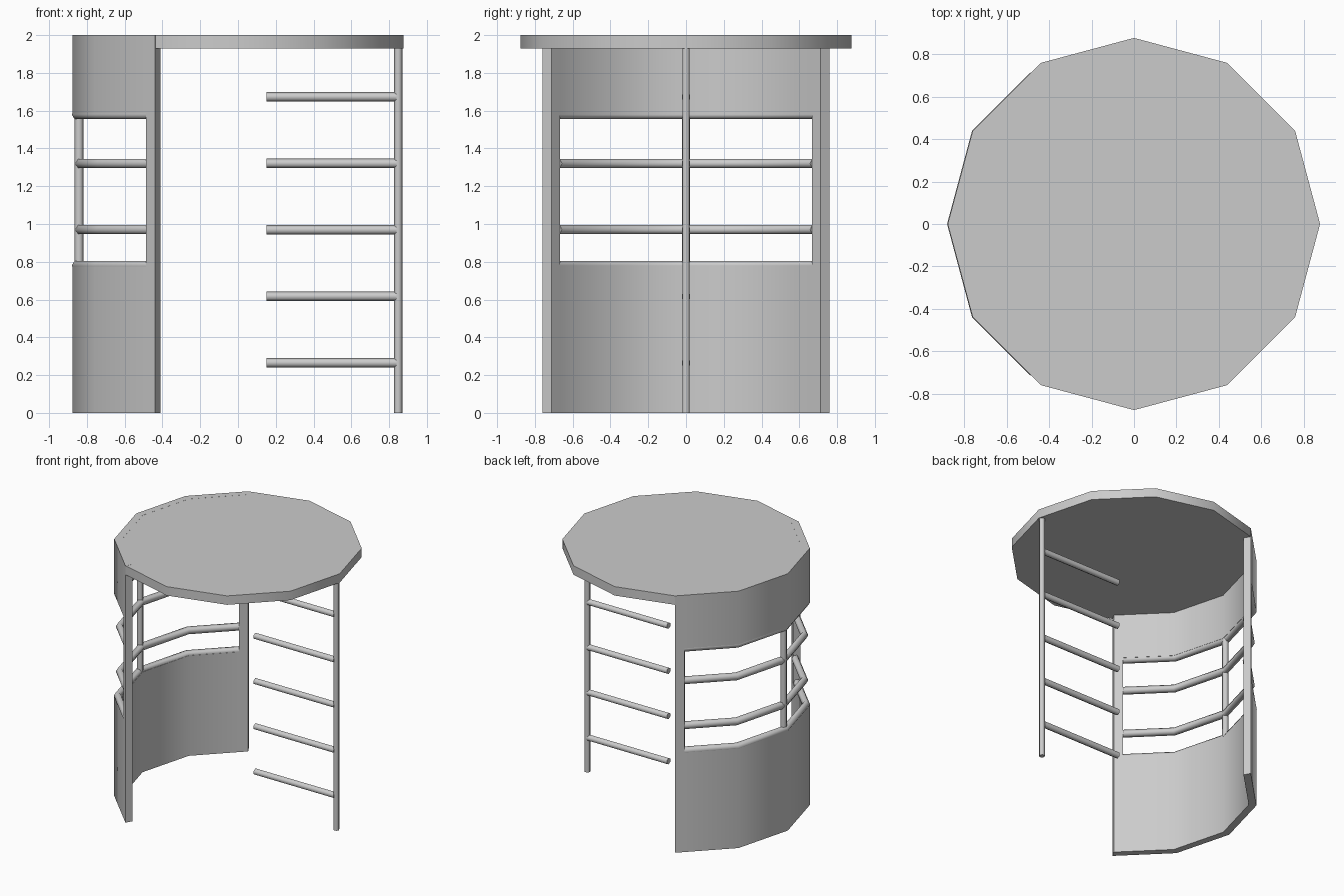
import bpy, bmesh, math
from mathutils import Matrix, Vector

if "Cube" in bpy.data.objects:
    bpy.data.objects.remove(bpy.data.objects["Cube"])

R_OUT, R_IN, TOP, ROOF_Z = 0.877, 0.822, 2.0, 1.93
SILL, HEAD = 0.78, 1.58

grey = bpy.data.materials.new("light_grey")
grey.use_nodes = True
grey.diffuse_color = (0.6, 0.6, 0.6, 1)
grey.node_tree.nodes["Principled BSDF"].inputs["Base Color"].default_value = (0.6, 0.6, 0.6, 1)


def finish(name, bm, angle):
    bmesh.ops.recalc_face_normals(bm, faces=bm.faces)
    mesh = bpy.data.meshes.new(name)
    bm.to_mesh(mesh)
    bm.free()
    mesh.materials.append(grey)
    obj = bpy.data.objects.new(name, mesh)
    bpy.context.collection.objects.link(obj)
    bpy.ops.object.select_all(action="DESELECT")
    obj.select_set(True)
    bpy.context.view_layer.objects.active = obj
    bpy.ops.object.shade_smooth_by_angle(angle=math.radians(angle))
    return obj


def rod(name, start, end, radius, sides=6, angle=65):
    """Straight prism from start to end, with a corner facing x (or z when lying along x)."""
    a, b = Vector(start), Vector(end)
    turn = Matrix.Rotation(math.pi / 2, 4, "Z")
    if abs(b.x - a.x) > abs(b.z - a.z):
        turn = Matrix.Rotation(math.pi / 2, 4, "Y") @ turn
    bm = bmesh.new()
    bmesh.ops.create_cone(bm, cap_ends=True, segments=sides, radius1=radius, radius2=radius,
                          depth=(b - a).length, matrix=Matrix.Translation((a + b) / 2) @ turn)
    return finish(name, bm, angle)


# Plan of the curved wall: unit corners, plus a jamb point near each end
corners = [Vector((math.cos(math.radians(d)), math.sin(math.radians(d)))) for d in range(120, 241, 30)]
jamb_a = corners[0].lerp(corners[1], 0.15)
jamb_b = corners[-1].lerp(corners[-2], 0.15)
plan = [corners[0], jamb_a] + corners[1:-1] + [jamb_b, corners[-1]]

# Curved wall with the wide window opening
bm = bmesh.new()
levels = [0, SILL, HEAD, TOP]
grid = [[bm.verts.new((p.x * R_OUT, p.y * R_OUT, z)) for z in levels] for p in plan]
last = len(plan) - 2
for i in range(last + 1):
    for j in range(3):
        if j == 1 and 0 < i < last:
            continue
        bm.faces.new((grid[i][j], grid[i + 1][j], grid[i + 1][j + 1], grid[i][j + 1]))
inner = bmesh.ops.extrude_face_region(bm, geom=bm.faces[:], use_keep_orig=True)
for v in inner["geom"]:
    if isinstance(v, bmesh.types.BMVert):
        v.co.x *= R_IN / R_OUT
        v.co.y *= R_IN / R_OUT
finish("curved_wall", bm, 40)

# Roof disc, a hair inside the wall face
rod("roof", (0, 0, ROOF_Z), (0, 0, TOP - 0.0005), R_OUT - 0.001, sides=12, angle=40)


def rail(name, z, centre, radius, sides=6):
    """Bent tube that follows the wall plan between the jambs."""
    bm = bmesh.new()
    rings = []
    for p in plan[1:-1]:
        ring = []
        for k in range(sides):
            a = 2 * math.pi * k / sides
            r = centre + radius * math.cos(a)
            ring.append(bm.verts.new((p.x * r, p.y * r, z + radius * math.sin(a))))
        rings.append(ring)
    for r0, r1 in zip(rings, rings[1:]):
        for k in range(sides):
            n = (k + 1) % sides
            bm.faces.new((r0[k], r0[n], r1[n], r1[k]))
    bm.faces.new(rings[0])
    bm.faces.new(rings[-1])
    return finish(name, bm, 65)


# Window rails and mullion
rail("sill_rail", SILL, 0.852, 0.028)
rail("head_rail", HEAD, 0.852, 0.028)
rail("lower_rail", 0.97, 0.838, 0.028)
rail("upper_rail", 1.32, 0.838, 0.028)
rod("window_mullion", (-0.842, 0, SILL), (-0.842, 0, HEAD), 0.024)

# Pole with climbing rungs
rod("pole", (0.848, 0, 0), (0.848, 0, ROOF_Z + 0.01), 0.022)
for n in range(5):
    z = 0.265 + 0.352 * n
    rod(f"rung_{n + 1}", (0.15, 0, z), (0.84, 0, z), 0.025)
